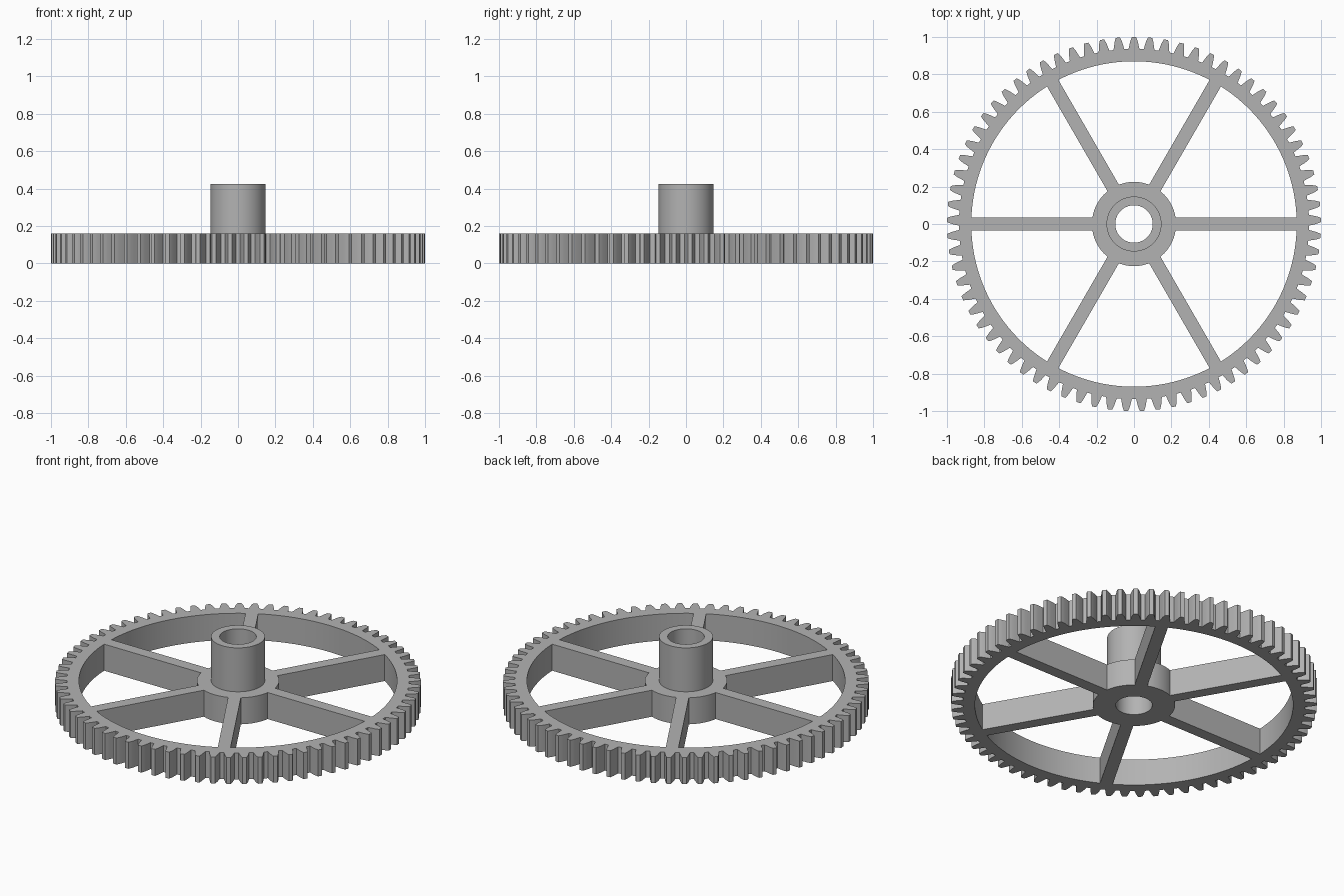
import bpy, bmesh
from math import sin, cos, pi, asin, radians

cube = bpy.data.objects.get("Cube")
if cube:
    bpy.data.objects.remove(cube, do_unlink=True)

TEETH = 73
THICKNESS, BOSS_TOP = 0.16, 0.425
RIM_INNER, HUB_R, BOSS_R, BORE_R = 0.87, 0.225, 0.147, 0.1
SPOKES, SPOKE_HALF = 6, 0.035

metal = bpy.data.materials.new("grey metal")
metal.use_nodes = True
grey = (0.45, 0.45, 0.45, 1)
metal.diffuse_color = grey
metal.node_tree.nodes["Principled BSDF"].inputs["Base Color"].default_value = grey


def polar(r, a):
    return (r * cos(a), r * sin(a))


def arc(r, start, end, steps):
    return [polar(r, start + (end - start) * i / steps) for i in range(steps + 1)]


def circle(r, steps=96):
    return arc(r, 0, 2 * pi, steps)[:-1]


def gear_outline():
    # one flank as radius and half width in fractions of the tooth pitch
    flank = [(0.936, 0.36), (0.952, 0.31), (0.973, 0.25), (0.987, 0.195), (1.0, 0.13)]
    pitch = 2 * pi / TEETH
    points = []
    for i in range(TEETH):
        mid = pi / 2 + i * pitch
        points += [polar(r, mid - w * pitch) for r, w in flank]
        points += [polar(r, mid + w * pitch) for r, w in reversed(flank)]
    return points


def window(index):
    # opening between two parallel-sided spokes
    a, b = index * 2 * pi / SPOKES, (index + 1) * 2 * pi / SPOKES
    out, inn = asin(SPOKE_HALF / RIM_INNER), asin(SPOKE_HALF / HUB_R)
    return arc(RIM_INNER, a + out, b - out, 24) + arc(HUB_R, b - inn, a + inn, 12)


def plate(name, outlines, bottom, top):
    # extrude a filled profile with holes between two heights
    curve = bpy.data.curves.new(name + "_profile", "CURVE")
    curve.dimensions = "2D"
    curve.fill_mode = "BOTH"
    curve.extrude = (top - bottom) / 2
    for outline in outlines:
        spline = curve.splines.new("POLY")
        spline.points.add(len(outline) - 1)
        for point, (x, y) in zip(spline.points, outline):
            point.co = (x, y, 0, 1)
        spline.use_cyclic_u = True
    helper = bpy.data.objects.new(name + "_profile", curve)
    bpy.context.collection.objects.link(helper)
    graph = bpy.context.evaluated_depsgraph_get()
    mesh = bpy.data.meshes.new_from_object(helper.evaluated_get(graph))
    bpy.data.objects.remove(helper, do_unlink=True)

    bm = bmesh.new()
    bm.from_mesh(mesh)
    bmesh.ops.remove_doubles(bm, verts=bm.verts, dist=0.0001)
    bmesh.ops.translate(bm, verts=bm.verts, vec=(0, 0, (top + bottom) / 2))
    bmesh.ops.recalc_face_normals(bm, faces=bm.faces)
    bmesh.ops.dissolve_limit(bm, angle_limit=0.001, verts=bm.verts, edges=bm.edges)
    bm.to_mesh(mesh)
    bm.free()

    mesh.materials.clear()
    mesh.materials.append(metal)
    obj = bpy.data.objects.new(name, mesh)
    bpy.context.collection.objects.link(obj)
    bpy.ops.object.select_all(action="DESELECT")
    obj.select_set(True)
    bpy.context.view_layer.objects.active = obj
    bpy.ops.object.shade_smooth_by_angle(angle=radians(20))
    return obj


# toothed wheel with spokes, hub and bore
plate("spoked_gear_wheel",
      [gear_outline()] + [window(i) for i in range(SPOKES)] + [circle(BORE_R)],
      0, THICKNESS)

# raised tube on the hub
plate("shaft_boss", [circle(BOSS_R), circle(BORE_R)], THICKNESS, BOSS_TOP)
